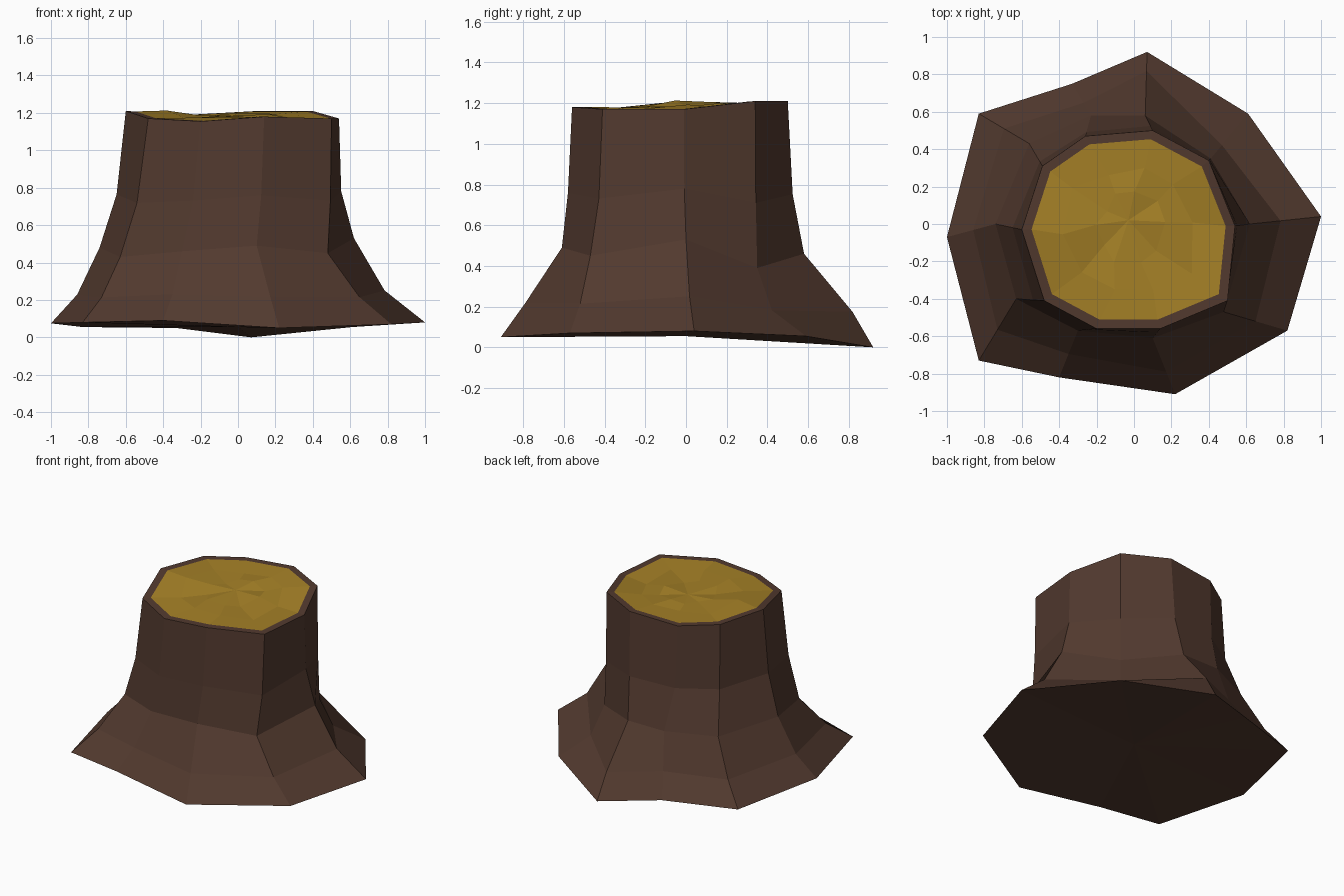
import bpy, random
from mathutils import Vector

if "Cube" in bpy.data.objects:
    bpy.data.objects.remove(bpy.data.objects["Cube"])

random.seed(4)
N = 10


def pts(rows):
    return [Vector(r) for r in rows]


def material(name, colour):
    m = bpy.data.materials.new(name)
    m.diffuse_color = (*colour, 1)
    m.use_nodes = True
    m.node_tree.nodes["Principled BSDF"].inputs["Base Color"].default_value = m.diffuse_color
    return m


def blend(a, b, fxy, fz):
    """Ring between two rings; fxy gives one sideways factor per corner."""
    return [Vector((p.x + (q.x - p.x) * f, p.y + (q.y - p.y) * f, p.z + (q.z - p.z) * fz))
            for p, q, f in zip(a, b, fxy)]


def skin(name, rings, mat, start=None, end=None):
    """Bridge rings of N corners, optionally closing each end with a fan."""
    verts = [v for r in rings for v in r]
    faces = []
    for k in range(len(rings) - 1):
        for i in range(N):
            j = (i + 1) % N
            faces.append((k * N + i, k * N + j, (k + 1) * N + j, (k + 1) * N + i))
    if start is not None:
        verts.append(start)
        faces += [((i + 1) % N, i, len(verts) - 1) for i in range(N)]
    if end is not None:
        verts.append(end)
        o = (len(rings) - 1) * N
        faces += [(o + i, o + (i + 1) % N, len(verts) - 1) for i in range(N)]
    me = bpy.data.meshes.new(name)
    me.from_pydata(verts, [], faces)
    me.materials.append(mat)
    ob = bpy.data.objects.new(name, me)
    bpy.context.collection.objects.link(ob)
    return ob


# Key cross-sections: flared root edge, waist, cut top
root = pts([(-1, -.07, .075), (-.83, -.73, .08), (-.40, -.82, .09), (.22, -.91, .05),
            (.82, -.57, .07), (1, .04, .08), (.61, .59, .055), (.07, .92, 0),
            (-.33, .75, .05), (-.83, .59, .055)])
waist = pts([(-.74, 0, .48), (-.63, -.40, .43), (-.30, -.57, .46), (.10, -.61, .49),
             (.48, -.47, .45), (.62, 0, .53), (.41, .35, .39), (.06, .58, .46),
             (-.23, .58, .46), (-.56, .43, .45)])
top = pts([(-.60, -.03, 1.21), (-.48, -.41, 1.17), (-.20, -.56, 1.155), (.14, -.56, 1.18),
           (.50, -.41, 1.17), (.54, -.01, 1.17), (.40, .34, 1.21), (.10, .50, 1.21),
           (-.26, .47, 1.19), (-.49, .31, 1.20)])
flare = blend(root, waist, [.54, .5, .5, .4, .5, .57, .7, .3, .6, .5], .38)
upper = blend(waist, top, [.65, .6, .6, .6, .7, .85, .7, .7, .8, .8], .39)


def shrink(ring, s, jitter=0.0):
    c = Vector((-.02, -.02, 1.185))
    return [Vector((c.x + (v.x - c.x) * s + random.uniform(-jitter, jitter),
                    c.y + (v.y - c.y) * s + random.uniform(-jitter, jitter),
                    v.z + (c.z - v.z) * (1 - s) + random.uniform(-jitter, jitter) * .4))
            for v in ring]


# Bark with thin rim and closed underside
rim = shrink(top, .91)
skin("bark", [root, flare, waist, upper, top, rim], material("bark", (.085, .042, .028)),
     start=Vector((0, 0, .055)))

# Rough cut wood face
skin("cut_wood", [rim, shrink(rim, .68, .035), shrink(rim, .34, .035)],
     material("wood", (.38, .22, .02)), end=Vector((-.03, .02, 1.185)))
